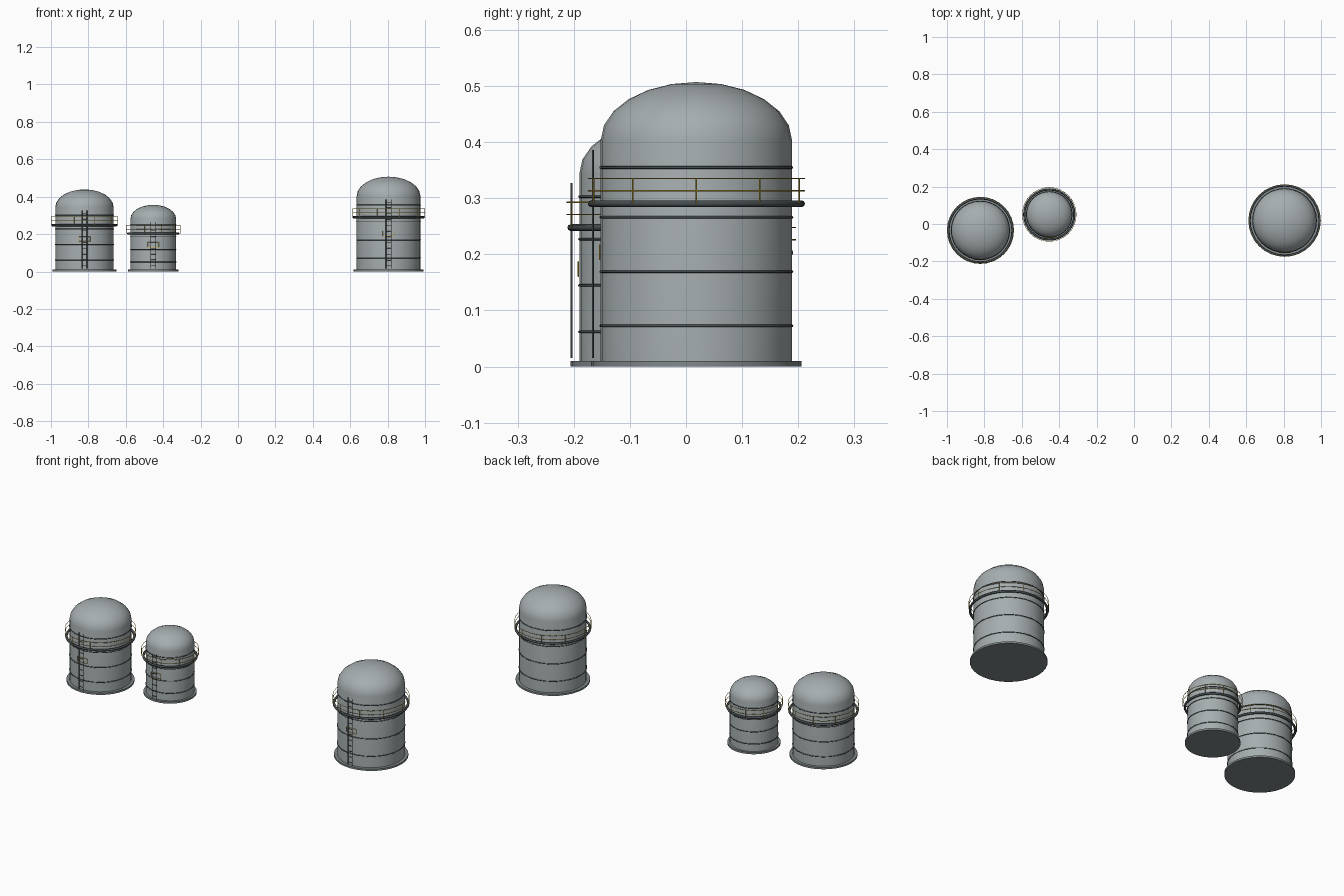
import bpy, bmesh
from math import sin, cos, pi, radians
from mathutils import Vector, Matrix

cube = bpy.data.objects.get("Cube")
if cube:
    bpy.data.objects.remove(cube)


def material(name, rgb):
    m = bpy.data.materials.new(name)
    m.use_nodes = True
    colour = (*rgb, 1)
    m.diffuse_color = colour
    m.node_tree.nodes["Principled BSDF"].inputs["Base Color"].default_value = colour
    return m


TANK = material("tank grey", (0.38, 0.42, 0.43))
BASE = material("base grey", (0.22, 0.25, 0.26))
STEEL = material("dark steel", (0.06, 0.075, 0.08))
YELLOW = material("safety yellow", (0.58, 0.39, 0.03))
SIDES = 32


def finish(bm, name, centre, mat):
    bmesh.ops.recalc_face_normals(bm, faces=bm.faces)
    mesh = bpy.data.meshes.new(name)
    bm.to_mesh(mesh)
    bm.free()
    mesh.materials.append(mat)
    ob = bpy.data.objects.new(name, mesh)
    ob.location = centre
    bpy.context.collection.objects.link(ob)
    bpy.ops.object.select_all(action='DESELECT')
    ob.select_set(True)
    bpy.context.view_layer.objects.active = ob
    bpy.ops.object.shade_smooth_by_angle(angle=radians(50))


def lathe(bm, profile, closed=False):
    """Spin a radius/height profile round the z axis."""
    verts = [bm.verts.new((r, 0, z)) for r, z in profile]
    pairs = list(zip(verts, verts[1:]))
    if closed:
        pairs.append((verts[-1], verts[0]))
    edges = [bm.edges.new(p) for p in pairs]
    bmesh.ops.spin(bm, geom=verts + edges, cent=(0, 0, 0), axis=(0, 0, 1),
                   angle=2 * pi, steps=SIDES, use_merge=True)
    bmesh.ops.remove_doubles(bm, verts=bm.verts, dist=0.00001)


def ring(bm, radius, z, thick, steps=8):
    part = bmesh.new()
    angles = [2 * pi * i / steps for i in range(steps)]
    lathe(part, [(radius + thick * cos(a), z + thick * sin(a)) for a in angles], True)
    mesh = bpy.data.meshes.new("temporary")
    part.to_mesh(mesh)
    part.free()
    bm.from_mesh(mesh)
    bpy.data.meshes.remove(mesh)


def bar(bm, start, end, thick):
    a, b = Vector(start), Vector(end)
    turn = (b - a).to_track_quat('Z', 'Y').to_matrix().to_4x4()
    bmesh.ops.create_cone(bm, cap_ends=True, segments=8, radius1=thick, radius2=thick,
                          depth=(b - a).length,
                          matrix=Matrix.Translation((a + b) / 2) @ turn)


def tank(label, x, y, r, wall):
    centre = (x, y, 0)

    # Shell with domed roof
    bm = bmesh.new()
    dome = [(r * cos(radians(a)), wall + 0.61 * r * sin(radians(a)))
            for a in range(0, 90, 15)]
    lathe(bm, [(0, 0.004), (r, 0.004)] + dome + [(0, wall + 0.61 * r)])
    finish(bm, label + "_shell", centre, TANK)

    # Foundation disc
    bm = bmesh.new()
    rim = r * 1.1
    lathe(bm, [(0, 0), (rim, 0), (rim, 0.01), (0, 0.01)])
    finish(bm, label + "_base", centre, BASE)

    # Hoops round the wall
    bm = bmesh.new()
    for part in (0.18, 0.42, 0.66, 0.88):
        ring(bm, r, wall * part, 0.0023)
    finish(bm, label + "_hoops", centre, STEEL)

    # Walkway ring
    deck = wall * 0.72
    bm = bmesh.new()
    ring(bm, rim, deck, 0.006)
    finish(bm, label + "_walkway", centre, STEEL)

    # Guard rail with posts
    bm = bmesh.new()
    rail = r + 0.022
    for height in (0.023, 0.045):
        ring(bm, rail, deck + height, 0.0012, 6)
    for i in range(10):
        px, py = rail * cos(i * pi / 5), rail * sin(i * pi / 5)
        bar(bm, (px, py, deck), (px, py, deck + 0.045), 0.0012)
    finish(bm, label + "_guard_rail", centre, YELLOW)

    # Front ladder
    bm = bmesh.new()
    out, low, high = -r - 0.014, 0.015, wall - 0.017
    for side in (-0.0135, 0.0135):
        bar(bm, (side, out, low), (side, out, high), 0.0018)
    count = round((high - low) / 0.03)
    for i in range(count):
        z = low + (i + 0.5) * (high - low) / count
        bar(bm, (-0.0135, out, z), (0.0135, out, z), 0.0013)
    finish(bm, label + "_ladder", centre, STEEL)

    # Small sign frame behind the ladder
    bm = bmesh.new()
    front, mid = -r - 0.002, wall * 0.505
    for s in (-1, 1):
        bar(bm, (-0.03, front, mid + s * 0.013), (0.03, front, mid + s * 0.013), 0.0012)
        bar(bm, (s * 0.03, front, mid - 0.013), (s * 0.03, front, mid + 0.013), 0.0012)
    finish(bm, label + "_sign_frame", centre, YELLOW)


tank("large_tank", 0.805, 0.0185, 0.1705, 0.403)
tank("medium_tank", -0.821, -0.034, 0.156, 0.344)
tank("small_tank", -0.453, 0.051, 0.122, 0.282)
